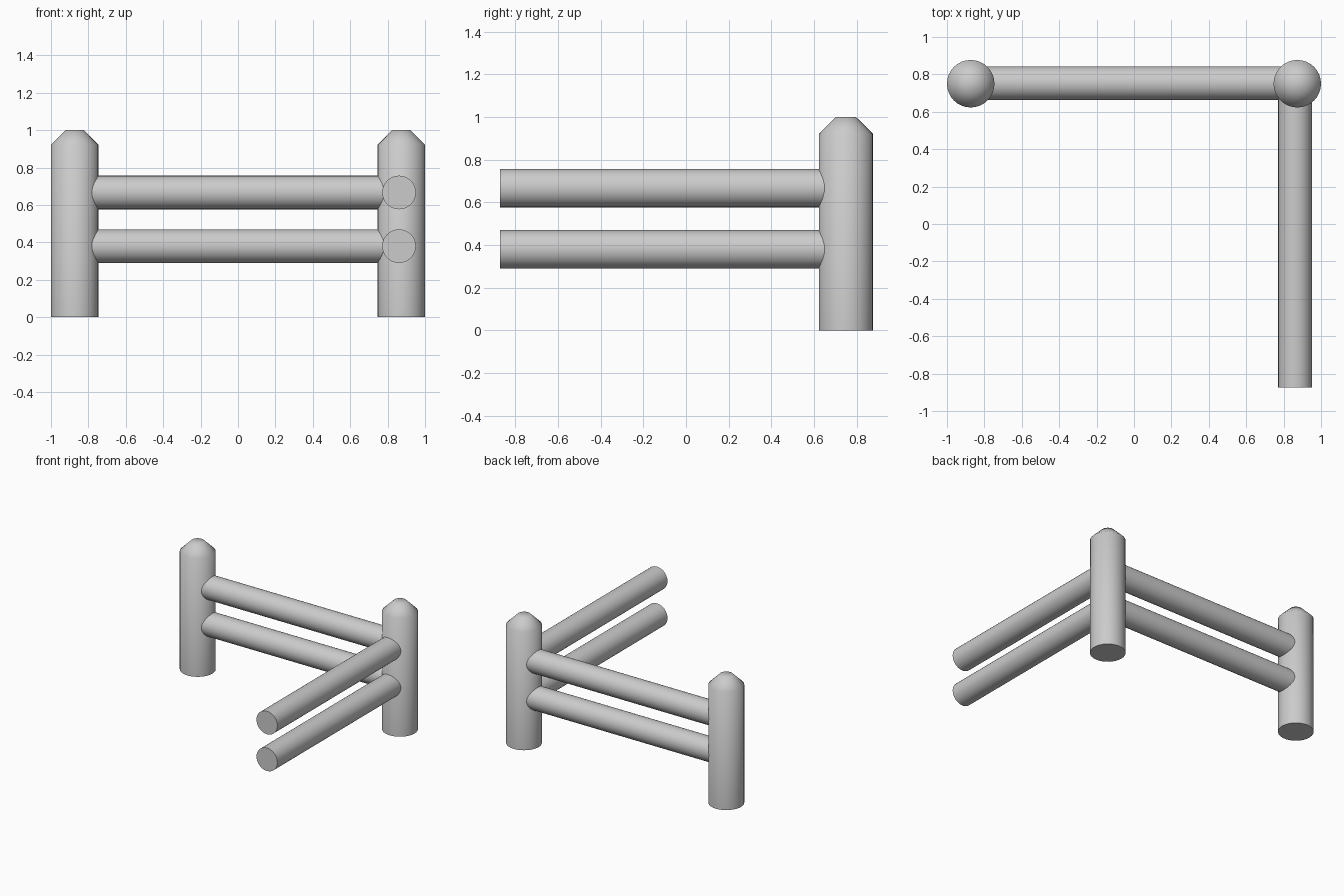
import bpy, bmesh, math

if "Cube" in bpy.data.objects:
    bpy.data.objects.remove(bpy.data.objects["Cube"])

SIDES = 32


def lathe(name, profile, axis="Z", location=(0, 0, 0), sharp_rings=()):
    """Closed solid of revolution from (radius, height) points, capped flat."""
    bm = bmesh.new()
    rings = []
    for r, h in profile:
        ring = []
        for i in range(SIDES):
            a = 2 * math.pi * i / SIDES
            u, v = r * math.cos(a), r * math.sin(a)
            co = {"X": (h, u, v), "Y": (v, h, u), "Z": (u, v, h)}[axis]
            ring.append(bm.verts.new(co))
        rings.append(ring)
    for low, high in zip(rings, rings[1:]):
        for i in range(SIDES):
            j = (i + 1) % SIDES
            bm.faces.new((low[i], low[j], high[j], high[i]))
    bm.faces.new(rings[0][::-1])
    bm.faces.new(rings[-1])
    for f in bm.faces:
        f.smooth = True
    # crisp edges around the flat ends
    for k in sharp_rings:
        for i in range(SIDES):
            bm.edges.get((rings[k][i], rings[k][(i + 1) % SIDES])).smooth = False
    mesh = bpy.data.meshes.new(name)
    bm.to_mesh(mesh)
    bm.free()
    obj = bpy.data.objects.new(name, mesh)
    obj.location = location
    bpy.context.collection.objects.link(obj)
    return obj


POST_X, POST_Y, POST_R, RAIL_R = 0.873, 0.75, 0.127, 0.09

# posts with softly shaded bevelled tops
post_profile = [(POST_R, 0), (POST_R, 0.922), (0.048, 1.0)]
for side, x in (("left", -POST_X), ("right", POST_X)):
    lathe(side + "_post", post_profile, "Z", (x, POST_Y, 0), (0,))

# two levels of rails: one between the posts, one running forward
for level, z in (("lower", 0.38), ("upper", 0.667)):
    lathe("back_rail_" + level, [(RAIL_R, -POST_X), (RAIL_R, POST_X)],
          "X", (0, 0.753, z), (0, 1))
    lathe("side_rail_" + level, [(RAIL_R, -0.873), (RAIL_R, POST_Y)],
          "Y", (0.861, 0, z), (0, 1))
